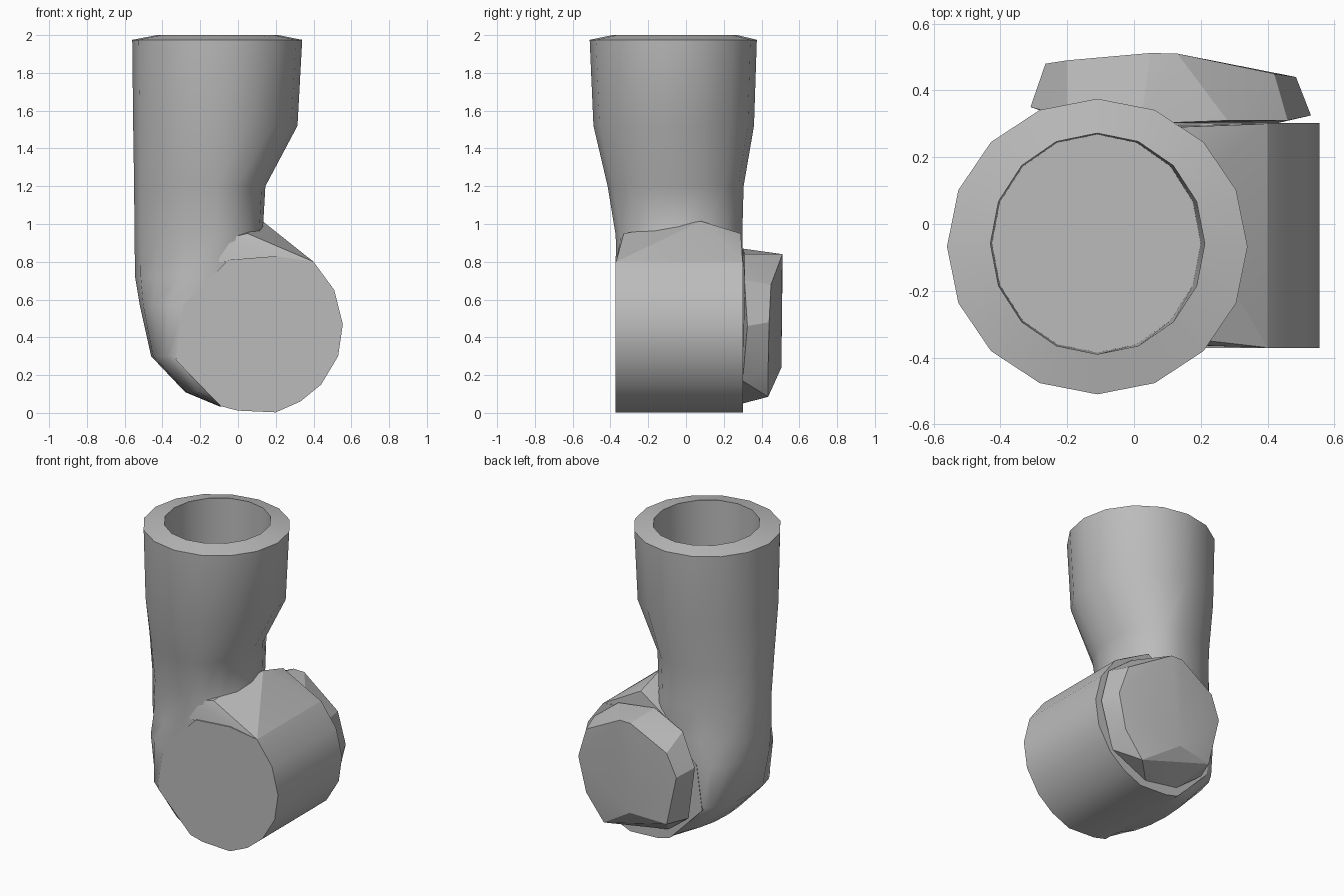
import bpy, bmesh, math
from mathutils import Vector

cube = bpy.data.objects.get("Cube")
if cube:
    bpy.data.objects.remove(cube, do_unlink=True)

grey = bpy.data.materials.new("plain_grey")
grey.use_nodes = True
colour = (0.5, 0.5, 0.5, 1)
grey.diffuse_color = colour
grey.node_tree.nodes["Principled BSDF"].inputs["Base Color"].default_value = colour


def finish(name, bm, angle):
    bmesh.ops.recalc_face_normals(bm, faces=bm.faces[:])
    mesh = bpy.data.meshes.new(name)
    bm.to_mesh(mesh)
    bm.free()
    mesh.materials.append(grey)
    obj = bpy.data.objects.new(name, mesh)
    bpy.context.collection.objects.link(obj)
    bpy.ops.object.select_all(action="DESELECT")
    obj.select_set(True)
    bpy.context.view_layer.objects.active = obj
    bpy.ops.object.shade_smooth_by_angle(angle=math.radians(angle))


def loft(name, rings, angle):
    """Join closed rings of equal length and cap both ends."""
    bm = bmesh.new()
    loops = [[bm.verts.new(p) for p in ring] for ring in rings]
    n = len(loops[0])
    for a, b in zip(loops, loops[1:]):
        for i in range(n):
            j = (i + 1) % n
            bm.faces.new((a[i], a[j], b[j], b[i]))
    bm.faces.new(loops[0])
    bm.faces.new(loops[-1])
    finish(name, bm, angle)


def hull(name, points, angle=20):
    bm = bmesh.new()
    for p in points:
        bm.verts.new(p)
    bmesh.ops.convex_hull(bm, input=bm.verts[:])
    loose = [v for v in bm.verts if not v.link_faces]
    bmesh.ops.delete(bm, geom=loose, context="VERTS")
    finish(name, bm, angle)


def oval(z, x0, cx, x1, y0, y1, sides=16):
    """Ring widest in y at cx, with separate radii on either side of it."""
    cy, ry = (y0 + y1) / 2, (y1 - y0) / 2
    ring = []
    for i in range(sides):
        t = 2 * math.pi * i / sides
        rx = x1 - cx if math.cos(t) > 0 else cx - x0
        ring.append(Vector((cx + rx * math.cos(t), cy + ry * math.sin(t), z)))
    return ring


# Upright pipe: elbow flowing into the drum, narrow waist, wide mouth, bore
loft("upright_pipe", [oval(*r) for r in (
    (0.035, -0.10, -0.08, 0.10, -0.36, 0.29),
    (0.11, -0.28, -0.165, 0.10, -0.37, 0.30),
    (0.30, -0.46, -0.325, 0.20, -0.37, 0.30),
    (0.57, -0.52, -0.285, 0.24, -0.371, 0.301),
    (0.72, -0.545, -0.15, 0.25, -0.371, 0.301),
    (0.94, -0.548, -0.11, 0.13, -0.372, 0.298),
    (1.20, -0.55, -0.11, 0.145, -0.415, 0.305),
    (1.52, -0.555, -0.11, 0.315, -0.49, 0.36),
    (1.975, -0.56, -0.11, 0.34, -0.51, 0.375),
    (2.00, -0.43, -0.11, 0.212, -0.39, 0.272),
    (1.40, -0.425, -0.11, 0.20, -0.385, 0.268),
)], 35)

# Side drum lying along y
profile = [(-0.33, 0.28), (-0.09, 0.035), (0.0, 0.012), (0.2, 0.003),
           (0.33, 0.06), (0.44, 0.15), (0.53, 0.3), (0.555, 0.47),
           (0.51, 0.65), (0.4, 0.8), (0.2, 0.83), (-0.05, 0.81), (-0.29, 0.57)]
loft("side_drum", [[(x, y, z) for x, z in profile] for y in (-0.372, 0.302)], 35)

# Sloping saddle between the pipe and the drum
hull("saddle", [(-0.11, -0.35, 0.91), (0.05, -0.33, 0.95), (0.13, 0.08, 1.015),
                (0.13, 0.29, 0.95), (0.4, -0.37, 0.8), (0.4, 0.3, 0.8),
                (-0.1, -0.365, 0.8), (-0.1, 0.295, 0.8)])

# Faceted, slightly tilted end cap on the back of the drum
base = [(0.53, 0.325, 0.46), (0.46, 0.31, 0.7), (0.28, 0.31, 0.84),
        (0.02, 0.3, 0.87), (-0.2, 0.32, 0.78), (-0.31, 0.35, 0.58),
        (-0.25, 0.33, 0.22), (-0.08, 0.3, 0.09), (0.16, 0.3, 0.05),
        (0.42, 0.3, 0.17)]
face = [(0.485, 0.44, 0.48), (0.42, 0.45, 0.68), (0.13, 0.51, 0.84),
        (0.05, 0.512, 0.84), (-0.2, 0.49, 0.7), (-0.265, 0.48, 0.55),
        (-0.19, 0.475, 0.22), (0.06, 0.505, 0.24), (0.3, 0.435, 0.085),
        (0.43, 0.435, 0.25)]
hull("end_cap", base + face)
